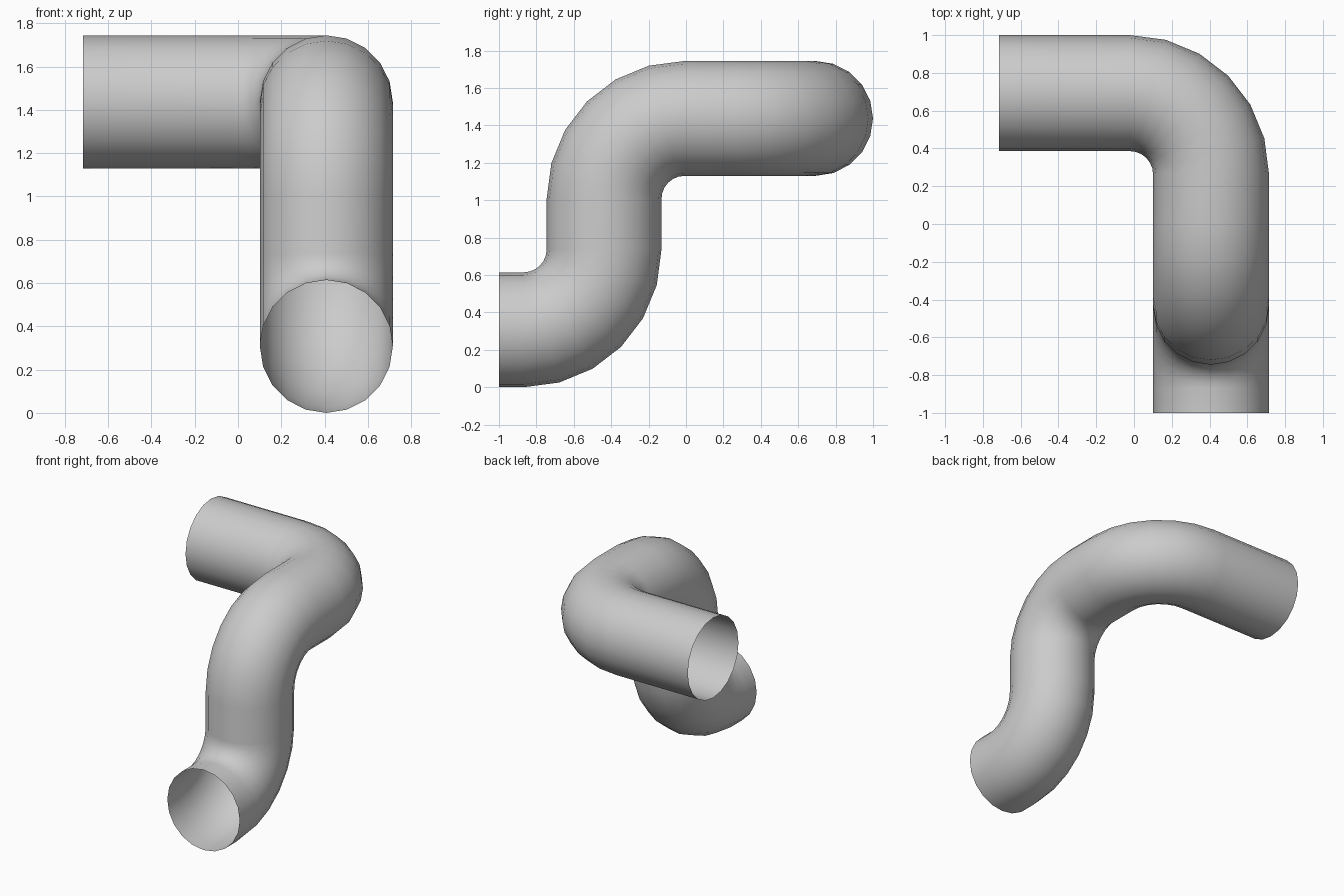
import bpy
import bmesh
import math
from mathutils import Vector

cube = bpy.data.objects.get("Cube")
if cube:
    bpy.data.objects.remove(cube, do_unlink=True)

SIDES = 20
PIPE_RADIUS = 0.307
BEND_RADIUS = 0.43
BEND_STEPS = 6

# Centreline corners: open front end, three right-angle elbows, open side end
corners = [Vector(c) for c in (
    (0.408, -1.0, 0.307),
    (0.408, -0.438, 0.307),
    (0.408, -0.438, 1.437),
    (0.408, 0.693, 1.437),
    (-0.715, 0.693, 1.437),
)]


def elbow(before, corner, after):
    """Centre points and directions around one rounded corner."""
    d1 = (corner - before).normalized()
    d2 = (after - corner).normalized()
    centre = corner + (d2 - d1) * BEND_RADIUS
    for i in range(BEND_STEPS + 1):
        a = math.pi / 2 * i / BEND_STEPS
        point = centre + (d1 * math.sin(a) - d2 * math.cos(a)) * BEND_RADIUS
        yield point, d1 * math.cos(a) + d2 * math.sin(a)


# Stations along the pipe
stations = [(corners[0], (corners[1] - corners[0]).normalized())]
for trio in zip(corners, corners[1:], corners[2:]):
    stations.extend(elbow(*trio))
stations.append((corners[-1], (corners[-1] - corners[-2]).normalized()))

# Sweep a ring along the stations, leaving both ends open
bm = bmesh.new()
side = Vector((0, 0, 1))
last_direction = stations[0][1]
rings = []
for point, direction in stations:
    side = last_direction.rotation_difference(direction) @ side
    across = direction.cross(side)
    ring = []
    for i in range(SIDES):
        a = math.tau * i / SIDES
        offset = (side * math.cos(a) + across * math.sin(a)) * PIPE_RADIUS
        ring.append(bm.verts.new(point + offset))
    rings.append(ring)
    last_direction = direction

for lower, upper in zip(rings, rings[1:]):
    for i in range(SIDES):
        j = (i + 1) % SIDES
        face = bm.faces.new((lower[i], lower[j], upper[j], upper[i]))
        face.smooth = True

mesh = bpy.data.meshes.new("bent_pipe")
bm.to_mesh(mesh)
bm.free()

# Plain grey material
grey = bpy.data.materials.new("plain grey")
grey.use_nodes = True
colour = (0.6, 0.6, 0.6, 1)
grey.diffuse_color = colour
grey.node_tree.nodes["Principled BSDF"].inputs["Base Color"].default_value = colour
mesh.materials.append(grey)

pipe = bpy.data.objects.new("bent_pipe", mesh)
bpy.context.collection.objects.link(pipe)
